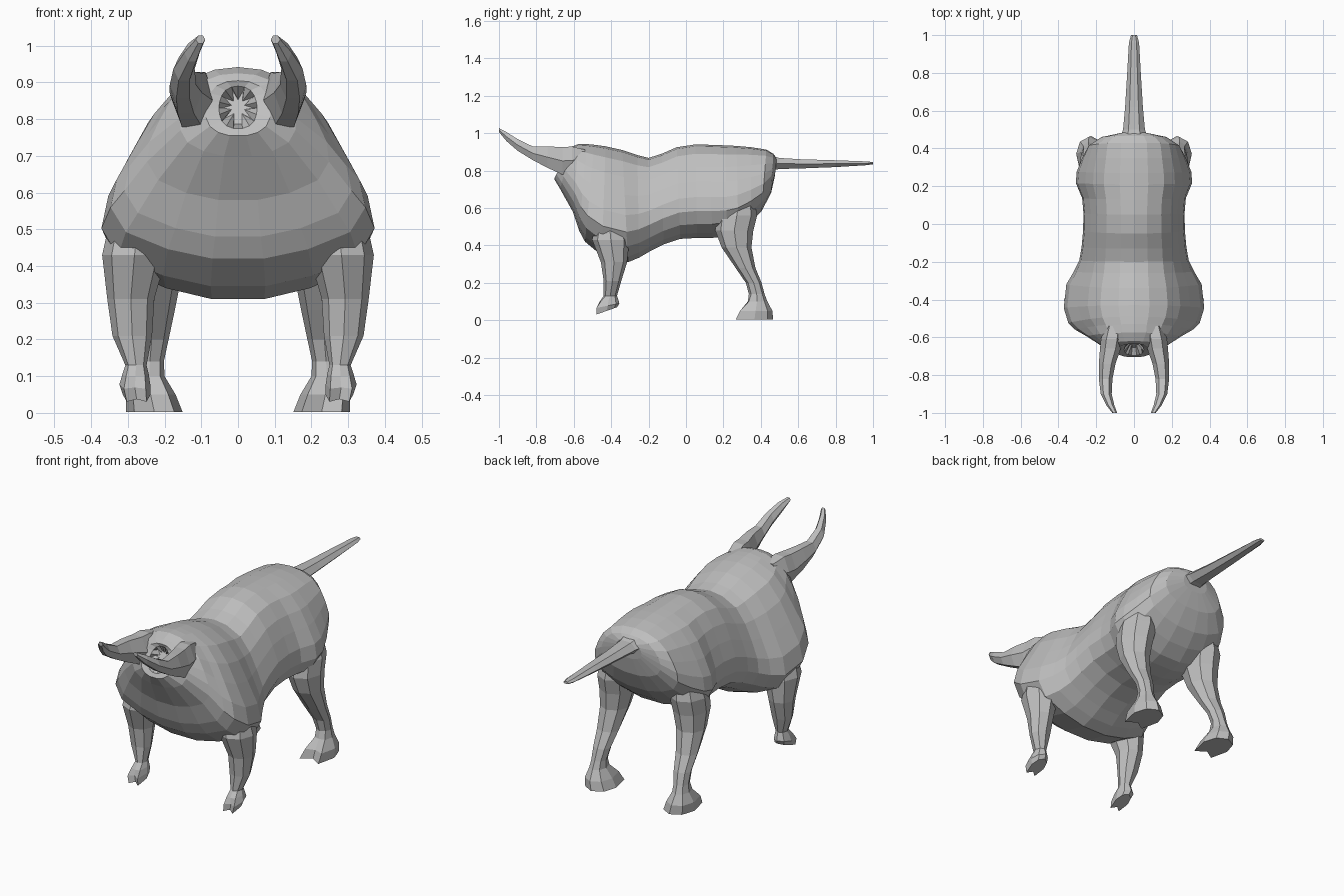
import bpy, bmesh, math
from mathutils import Vector

hide = bpy.data.materials.new("grey_hide")
hide.diffuse_color = (0.52, 0.52, 0.52, 1)


def loft(name, rings, mirror=False):
    """Skin a closed, flat-faced mesh over matching rings of points."""
    bm = bmesh.new()
    loops = [[bm.verts.new(p) for p in ring] for ring in rings]
    n = len(loops[0])
    for a, b in zip(loops, loops[1:]):
        for i in range(n):
            j = (i + 1) % n
            bm.faces.new((a[i], a[j], b[j], b[i]))
    bm.faces.new(loops[0])
    bm.faces.new(loops[-1])
    bmesh.ops.recalc_face_normals(bm, faces=bm.faces)
    mesh = bpy.data.meshes.new(name)
    bm.to_mesh(mesh)
    bm.free()
    mesh.materials.append(hide)
    obj = bpy.data.objects.new(name, mesh)
    bpy.context.collection.objects.link(obj)
    if mirror:
        obj.modifiers.new("mirror", "MIRROR")
    return obj


# Half cross-sections (width fraction, height fraction): heavy shoulder and round barrel
SHOULDER = [(.2, 0), (.55, .05), (.88, .14), (1, .27), (.95, .42), (.80, .6),
            (.66, .76), (.48, .9), (.22, .98), (0, 1)]
BARREL = [(.25, 0), (.6, .06), (.85, .17), (.97, .33), (1, .48), (.97, .62),
          (.86, .77), (.66, .9), (.34, .98), (0, 1)]


def body_ring(yt, zt, yb, zb, w, k):
    """Slanted ring from top point to bottom point; k blends barrel to shoulder."""
    half = []
    for (u0, v0), (u1, v1) in zip(BARREL, SHOULDER):
        u, v = u0 + (u1 - u0) * k, v0 + (v1 - v0) * k
        half.append(Vector((u * w, yb + (yt - yb) * v, zb + (zt - zb) * v)))
    return half + [Vector((-p.x, p.y, p.z)) for p in reversed(half[:-1])]


# Body from face to rump: top y, top z, bottom y, bottom z, half width, shoulder blend
body = [body_ring(*r) for r in (
    (-.63, .89, -.695, .775, .052, 0),
    (-.635, .905, -.705, .755, .09, 0),
    (-.62, .925, -.672, .70, .16, .3),
    (-.575, .942, -.605, .58, .25, .7),
    (-.53, .942, -.572, .48, .31, 1),
    (-.49, .938, -.54, .42, .347, 1),
    (-.43, .93, -.45, .345, .372, 1),
    (-.34, .91, -.31, .31, .358, 1),
    (-.26, .883, -.25, .335, .32, .9),
    (-.20, .868, -.19, .37, .292, .75),
    (-.13, .89, -.12, .405, .28, .7),
    (-.05, .925, -.03, .435, .272, .7),
    (.05, .94, .06, .44, .27, .7),
    (.13, .938, .14, .44, .277, .7),
    (.21, .935, .22, .45, .31, .8),
    (.27, .932, .28, .47, .305, .8),
    (.35, .925, .345, .52, .278, .7),
    (.43, .912, .405, .585, .245, .5),
    (.467, .89, .455, .68, .175, .3),
    (.485, .865, .475, .77, .075, 0))]
# Creased, sunken face
mid = sum(body[0], Vector()) / len(body[0])
crease = [mid + (p - mid) * (.35 if i % 2 else .8) + Vector((0, .035, 0))
          for i, p in enumerate(body[0])]
loft("body", [crease] + body)


def leg_ring(x, y, z, rx, ry, tilt=0, cleft=0):
    """Level ring for a leg; tilt raises the back, cleft notches the toe."""
    ring = []
    for i in range(8):
        a = i * math.pi / 4
        dx, dy = rx * math.cos(a), ry * math.sin(a)
        if i == 6:
            dy *= 1 - cleft
        elif i in (5, 7):
            dy *= 1 + .41 * min(1, cleft * 3)
        ring.append((x + dx, y + dy, z + tilt * dy))
    return ring


# Front legs with raised cloven hooves
loft("front_legs", [leg_ring(*r) for r in (
    (.27, -.41, .52, .08, .07),
    (.282, -.402, .43, .088, .10),
    (.292, -.385, .31, .064, .07),
    (.288, -.393, .21, .054, .047),
    (.278, -.405, .13, .029, .036),
    (.279, -.414, .105, .036, .052, .1, .1),
    (.281, -.418, .078, .042, .062, .2, .3),
    (.276, -.424, .05, .038, .056, .35, .35))], True)

# Hind legs with thigh, hock and spreading hooves
loft("hind_legs", [leg_ring(*r) for r in (
    (.2, .285, .65, .075, .08),
    (.21, .272, .56, .091, .108),
    (.215, .258, .48, .085, .102),
    (.222, .27, .39, .072, .08),
    (.23, .318, .28, .058, .053),
    (.235, .362, .20, .046, .042),
    (.24, .378, .14, .038, .042),
    (.242, .38, .10, .042, .055, 0, .1),
    (.238, .372, .05, .068, .09, 0, .25),
    (.228, .366, .003, .077, .1, 0, .35))], True)


def cross_ring(x, y, z, rx, rz, sides=6):
    return [(x + rx * math.cos(t * math.tau / sides), y,
             z + rz * math.sin(t * math.tau / sides)) for t in range(sides)]


# Forward-sweeping horns
loft("horns", [cross_ring(*r) for r in (
    (.105, -.54, .86, .05, .06),
    (.118, -.61, .855, .057, .085),
    (.125, -.66, .852, .055, .085),
    (.142, -.74, .872, .044, .066),
    (.150, -.82, .893, .036, .042),
    (.147, -.90, .937, .029, .036),
    (.125, -.96, .982, .021, .028),
    (.102, -1.0, 1.017, .013, .012))], True)

# Straight tail
loft("tail", [cross_ring(*r) for r in (
    (0, .46, .84, .07, .045),
    (0, .50, .838, .058, .034),
    (0, .62, .836, .047, .028),
    (0, .80, .837, .036, .021),
    (0, .96, .839, .027, .012),
    (0, 1.0, .84, .016, .007))])
